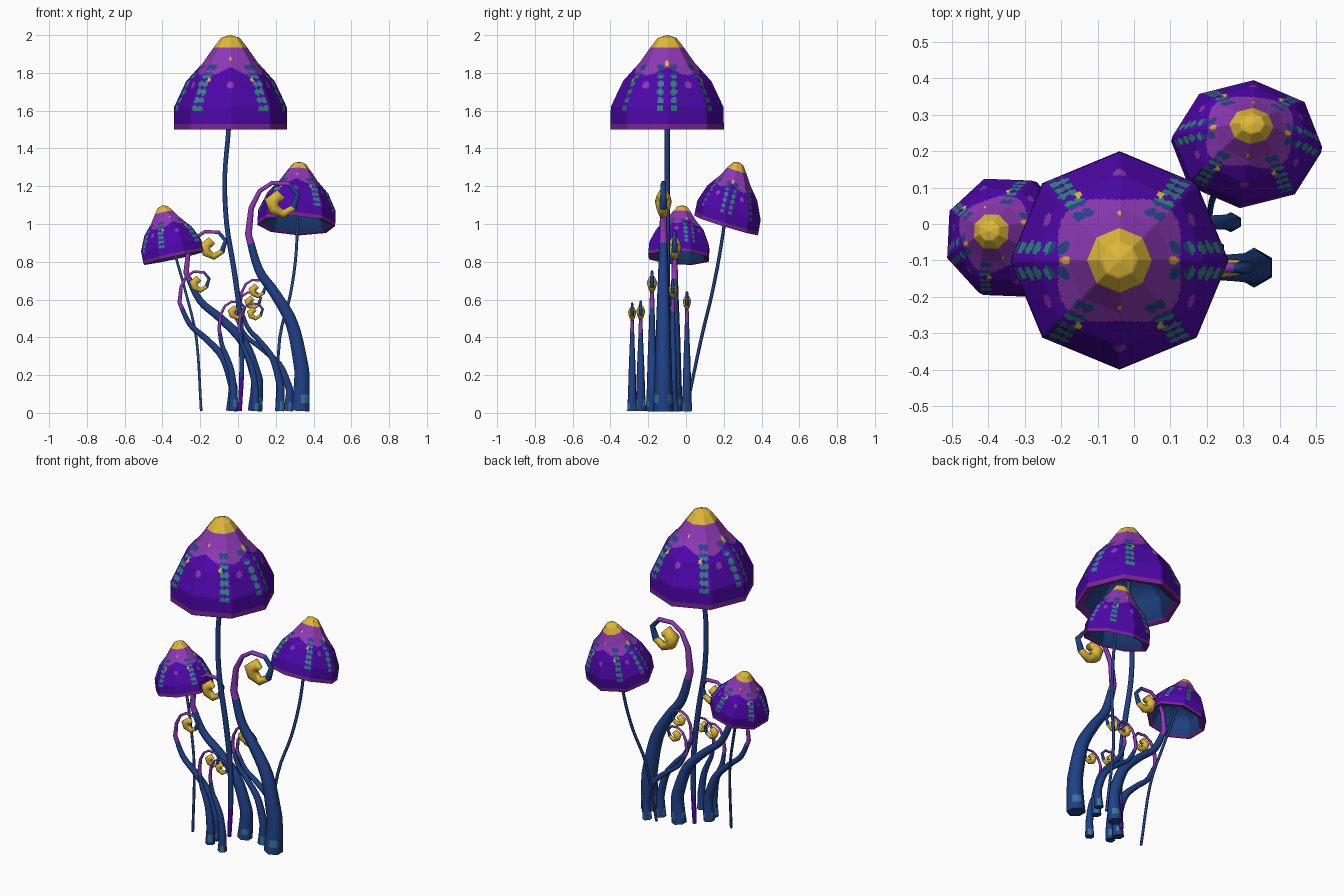
import bpy, bmesh, math
from mathutils import Vector, Matrix

if "Cube" in bpy.data.objects:
    bpy.data.objects.remove(bpy.data.objects["Cube"])

def mat(name, c):
    m = bpy.data.materials.new(name)
    m.diffuse_color = (*c, 1)
    m.use_nodes = True
    m.node_tree.nodes["Principled BSDF"].inputs["Base Color"].default_value = m.diffuse_color
    return m

MATS = [mat("violet", (.075, .002, .40)), mat("orchid", (.27, .04, .46)),
        mat("gold", (.74, .48, .04)), mat("teal", (.03, .23, .23)),
        mat("deep_blue", (.014, .052, .24)), mat("sea_blue", (.035, .18, .32)),
        mat("gill_blue", (.013, .055, .22)), mat("plum", (.18, .02, .30)),
        mat("night_blue", (.02, .06, .24))]
VIOLET, ORCHID, GOLD, TEAL, BLUE, SEA, GILL, PLUM, NIGHT = range(9)

def finish(name, bm):
    bmesh.ops.recalc_face_normals(bm, faces=bm.faces)
    me = bpy.data.meshes.new(name)
    bm.to_mesh(me)
    bm.free()
    for m in MATS:
        me.materials.append(m)
    ob = bpy.data.objects.new(name, me)
    bpy.context.collection.objects.link(ob)
    # smooth shading, sharp only at the rims and cut ends
    bpy.ops.object.select_all(action='DESELECT')
    ob.select_set(True)
    bpy.context.view_layer.objects.active = ob
    bpy.ops.object.shade_smooth_by_angle(angle=math.radians(75))
    return ob

def smooth_path(pts, n=4):
    """Catmull-Rom through tuples (x, y, z, radius)."""
    P = [Vector(p) for p in pts]
    P = [P[0] * 2 - P[1]] + P + [P[-1] * 2 - P[-2]]
    out = []
    for i in range(1, len(P) - 2):
        a, b, c, d = P[i - 1:i + 3]
        for k in range(n):
            t = k / n
            out.append(.5 * (2 * b + (c - a) * t + (2 * a - 5 * b + 4 * c - d) * t ** 2
                             + (3 * b - a - 3 * c + d) * t ** 3))
    return out + [P[-2]]

def tube(name, path, rule, sides=6):
    """Tapered tube; rule(ring index, side index, mid height) picks the colour."""
    bm = bmesh.new()
    pts = [Vector(p[:3]) for p in path]
    rings = []
    for i, p in enumerate(path):
        t = (pts[min(i + 1, len(pts) - 1)] - pts[max(i - 1, 0)]).normalized()
        n = t.cross(Vector((0, 1, 0))).normalized()
        b = t.cross(n)
        rings.append([bm.verts.new(pts[i] + p[3] * (n * math.cos(a) + b * math.sin(a)))
                      for a in (math.pi * (2 * k + 1) / sides for k in range(sides))])
    for i in range(len(rings) - 1):
        for k in range(sides):
            j = (k + 1) % sides
            f = bm.faces.new((rings[i][k], rings[i][j], rings[i + 1][j], rings[i + 1][k]))
            f.material_index = rule(i, k, (pts[i].z + pts[i + 1].z) / 2)
    for r, i in ((rings[0], 0), (rings[-1], len(rings) - 2)):
        bm.faces.new(r).material_index = rule(i, 1, pts[i].z)
    return finish(name, bm)

# Cap profile for a cap of radius .30 and height .50 (radius, height)
OUTER = [(.30, 0), (.30, .03), (.298, .12), (.235, .255), (.145, .355), (.085, .44), (.05, .485), (.004, .50)]
INNER = [(.30, 0), (.255, .012), (.235, .13), (.14, .22), (.004, .24)]

def off(deg, angles):
    return min(abs((deg - d + 180) % 360 - 180) for d in angles) * math.pi / 180

def cap_colour(r, h, a):
    deg = math.degrees(a) % 360
    if h > .437:
        return GOLD
    if h < .028:
        return PLUM
    # small gold dots
    if math.hypot(off(deg, (0, 180)) * r, r - .148) < .013 or \
       math.hypot(off(deg, (90, 270)) * r, r - .13) < .006 or \
       math.hypot(off(deg, (58, 122, 238, 302)) * r, r - .212) < .009:
        return GOLD
    # stripes of round teal spots: pairs on the sides, pairs set close on the diagonals
    w = abs(off(deg, (0, 180)) * r - .036)
    v = abs(off(deg, (52, 128, 232, 308)) * r - .013)
    row = ((h * 1000) % 44 - 22) / 1000
    if .10 < h < .345 and (math.hypot(w * .95, row) < .0175 or math.hypot(v * 1.3, row) < .0175):
        return NIGHT if h > .285 else TEAL
    # round orchid spots between the stripes
    if math.hypot(off(deg, (30, 90, 150, 210, 270, 330)) * r, (h - .235) * 1.1) < .021:
        return ORCHID
    if r < .182 - .015 * math.cos(4 * a):
        return ORCHID
    return VIOLET

def cap(name, apex, rim, normal, scale, turn):
    """Eight-sided bell cap, its rim square to normal, leaning from rim centre to apex."""
    bm = bmesh.new()
    SUB = 20
    dirs = []
    for k in range(8):
        a, b = (Vector((math.cos(q), math.sin(q))) for q in (k * math.pi / 4, (k + 1) * math.pi / 4))
        dirs += [a.lerp(b, s / SUB) for s in range(SUB)]
    N = len(dirs)

    def skin(profile, step, rule):
        rows = []
        for (r0, h0), (r1, h1) in zip(profile, profile[1:]):
            n = max(1, round(math.hypot(r1 - r0, h1 - h0) / step))
            rows += [(r0 + (r1 - r0) * i / n, h0 + (h1 - h0) * i / n) for i in range(n)]
        rows.append(profile[-1])
        vs = [[bm.verts.new((d.x * r, d.y * r, h)) for d in dirs] for r, h in rows]
        for i in range(len(rows) - 1):
            for k in range(N):
                j = (k + 1) % N
                f = bm.faces.new((vs[i][k], vs[i][j], vs[i + 1][j], vs[i + 1][k]))
                c = f.calc_center_median()
                f.material_index = rule(c.xy.length, c.z, math.atan2(c.y, c.x))
        bm.faces.new(vs[-1]).material_index = rule(0, rows[-1][1], 0)

    skin(OUTER, .007, cap_colour)
    skin(INNER, 1, lambda r, h, a: PLUM if h < .02 else GILL)
    bmesh.ops.remove_doubles(bm, verts=bm.verts, dist=1e-5)
    rot = Vector((0, 0, 1)).rotation_difference(Vector(normal)).to_matrix()
    lean = (Vector(apex) - Vector(rim)) / .5
    M = Matrix((rot.col[0] * scale[0], rot.col[1] * scale[1], lean)).transposed().to_4x4()
    bm.transform(Matrix.Translation(rim) @ M @ Matrix.Rotation(math.radians(turn), 4, 'Z'))
    return finish(name, bm)

# Mushroom caps
cap("tall_cap", (-.04, -.10, 2.0), (-.04, -.10, 1.5), (0, 0, 1), (1, 1), 0)
cap("right_cap", (.325, .278, 1.328), (.308, .212, .992), (.04, .29, .95), (.69, .59), -5)
cap("left_cap", (-.40, -.018, 1.098), (-.34, -.04, .82), (-.21, .05, .97), (.58, .57), 20)

# Mushroom stems, violet at the foot
STEMS = {
    "tall_stem": (.18, [(.01, -.10, .01, .012), (.02, -.10, .25, .015), (.012, -.10, .5, .016), (-.02, -.10, .75, .016),
                        (-.06, -.10, 1.0, .015), (-.07, -.10, 1.25, .014), (-.05, -.10, 1.5, .014), (-.04, -.10, 1.74, .012)]),
    "right_stem": (.05, [(.205, 0, .01, .008), (.22, .08, .39, .009), (.276, .135, .62, .009),
                         (.308, .18, .85, .009), (.318, .225, 1.15, .008)]),
    "left_stem": (.04, [(-.195, -.17, .01, .008), (-.22, -.12, .39, .008), (-.28, -.075, .65, .008),
                        (-.325, -.05, .81, .008), (-.36, -.04, .95, .007)]),
}
for name, (foot, pts) in STEMS.items():
    tube(name, smooth_path(pts), lambda i, k, z, foot=foot: VIOLET if z < foot else BLUE)

# Curled shoots: S-shaped stalk (sideways fraction, height fraction, radius), then a hook spiral
STALK = [(1.0, 0, .055), (1.03, .18, .047), (1.0, .28, .044), (.83, .50, .038),
         (.50, .67, .032), (.20, .80, .027), (0, 1, .021)]
HOOK = [(.015, .14, .017), (.06, .23, .014), (.125, .272, .013), (.215, .268, .014), (.262, .212, .016),
        (.238, .14, .021), (.185, .108, .026), (.135, .135, .036), (.125, .175, .045), (.155, .205, .036),
        (.180, .18, .022)]
SHOOTS = [  # y, leftmost x, base x, top z, size
    (-.12, .055, .33, 1.23, 1), (-.06, -.275, .09, .97, .8), (-.18, -.31, -.035, .755, .6),
    (.005, -.01, .265, .645, .5), (-.24, -.10, -.025, .595, .52), (-.285, .005, .09, .585, .48),
    (-.07, .01, .22, .71, .52)]
for n, (y, xl, xb, top, s) in enumerate(SHOOTS):
    zl = top - .285 * s
    stalk = smooth_path([(xl + (xb - xl) * u, y, .01 + (zl - .01) * v, r * s) for u, v, r in STALK])
    hook = [(xl + u * s, y, zl + v * s, r * s) for u, v, r in HOOK]
    m = len(stalk)

    def rule(i, k, z, m=m, s=s):
        if i < m - 2:
            return SEA if .04 * s < z < .12 * s and k % 2 else BLUE
        h = i - m
        return ORCHID if h < 3 else BLUE if h < 5 else GOLD
    tube(f"curled_shoot_{n + 1}", stalk + hook, rule)
